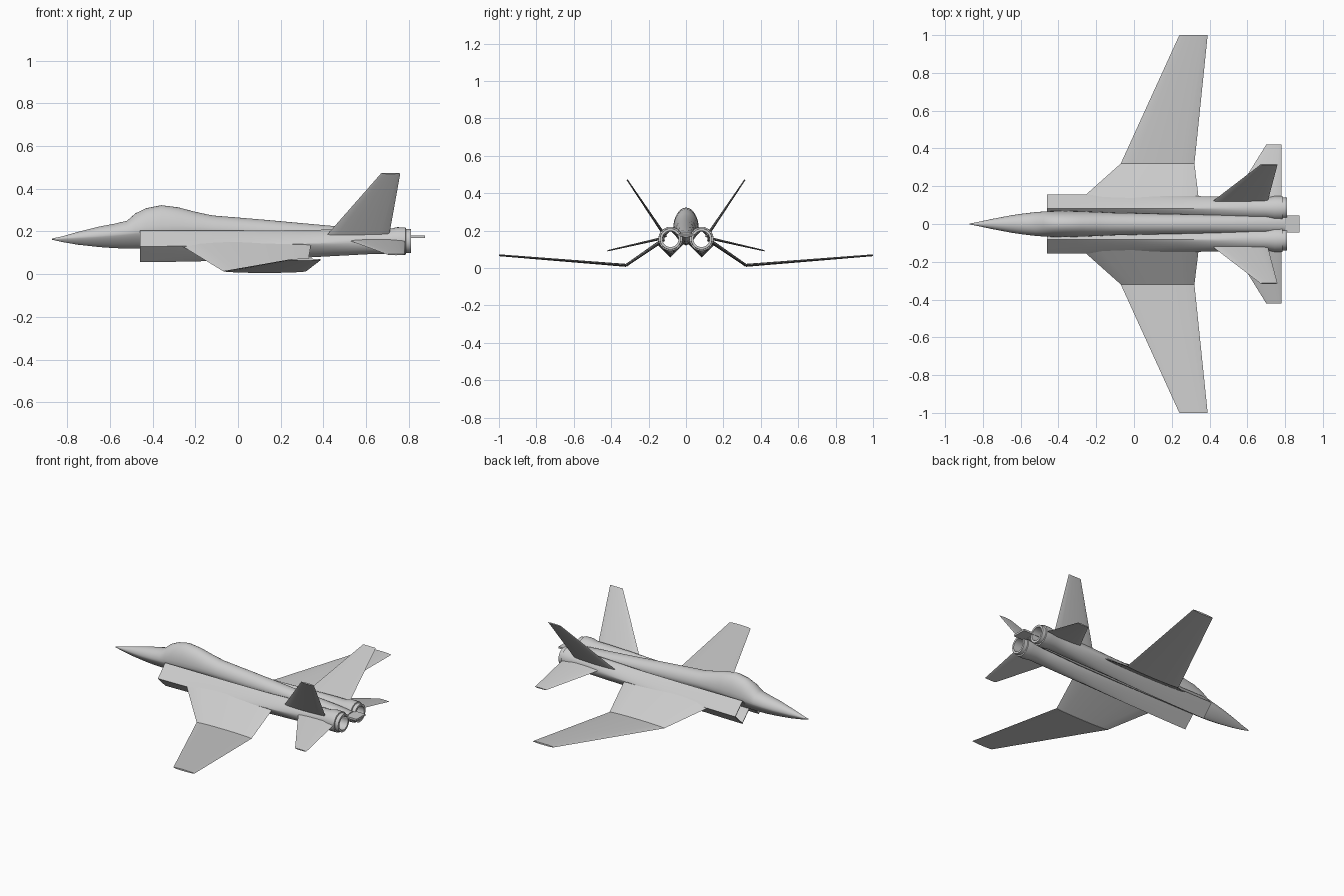
import bpy, bmesh, math
from mathutils import Vector

cube = bpy.data.objects.get("Cube")
if cube:
    bpy.data.objects.remove(cube)

grey = bpy.data.materials.new("light_grey")
grey.use_nodes = True
COLOUR = (0.6, 0.6, 0.6, 1)
grey.diffuse_color = COLOUR
grey.node_tree.nodes["Principled BSDF"].inputs["Base Color"].default_value = COLOUR


def loft(name, rings, mirror=False, loop=False, angle=30):
    """Skin a list of equal rings; loop joins last to first, else the ends are capped."""
    bm = bmesh.new()
    rows = [[bm.verts.new(p) for p in ring] for ring in rings]
    n = len(rows[0])
    pairs = list(zip(rows, rows[1:])) + ([(rows[-1], rows[0])] if loop else [])
    for a, b in pairs:
        for i in range(n):
            j = (i + 1) % n
            bm.faces.new((a[i], a[j], b[j], b[i]))
    if not loop:
        bm.faces.new(rows[0])
        bm.faces.new(rows[-1])
    bmesh.ops.recalc_face_normals(bm, faces=bm.faces)
    mesh = bpy.data.meshes.new(name)
    bm.to_mesh(mesh)
    bm.free()
    mesh.materials.append(grey)
    ob = bpy.data.objects.new(name, mesh)
    bpy.context.collection.objects.link(ob)
    if mirror:
        mod = ob.modifiers.new("mirror", 'MIRROR')
        mod.use_axis = (False, True, False)
    bpy.ops.object.select_all(action='DESELECT')
    ob.select_set(True)
    bpy.context.view_layer.objects.active = ob
    bpy.ops.object.shade_smooth_by_angle(angle=math.radians(angle))
    return ob


def super_point(t, p):
    """Point on a unit superellipse: p = 1 is a diamond, p = 2 a circle."""
    c, s = math.cos(t), math.sin(t)
    return [math.copysign(abs(v) ** (2 / p), v) for v in (c, s)]


def angles(n):
    return [2 * math.pi * i / n for i in range(n)]


# Fuselage: round upper half, keeled lower half, meeting at a side crease
# x, half width, bottom, waist, top
BODY = [(-0.87, 0.002, 0.161, 0.164, 0.167), (-0.82, 0.012, 0.150, 0.167, 0.178),
        (-0.75, 0.027, 0.138, 0.171, 0.198), (-0.65, 0.046, 0.127, 0.178, 0.223),
        (-0.58, 0.056, 0.122, 0.184, 0.236), (-0.52, 0.063, 0.120, 0.190, 0.250),
        (-0.48, 0.066, 0.120, 0.195, 0.285), (-0.43, 0.068, 0.120, 0.200, 0.309),
        (-0.36, 0.069, 0.120, 0.205, 0.323), (-0.28, 0.067, 0.120, 0.208, 0.313),
        (-0.20, 0.064, 0.120, 0.208, 0.292), (-0.12, 0.060, 0.120, 0.205, 0.275),
        (0.10, 0.055, 0.120, 0.195, 0.257), (0.42, 0.048, 0.125, 0.185, 0.228),
        (0.70, 0.042, 0.140, 0.178, 0.204), (0.80, 0.038, 0.165, 0.176, 0.188)]
rings = []
for x, w, low, mid, top in BODY:
    ring = []
    for t in angles(32):
        upper = math.sin(t) >= 0
        c, s = super_point(t, 2 if upper else 1.35)
        ring.append((x, w * c, mid + s * ((top - mid) if upper else (mid - low))))
    rings.append(ring)
loft("fuselage", rings)

# Flat tail plate between the nozzles
loft("tail_plate", [[(x, y, z) for y, z in ((-0.045, 0.17), (0.045, 0.17),
                     (0.045, 0.182), (-0.045, 0.182))] for x in (0.6, 0.875)])


# Engine ducts: hollow, diamond intake blending to a round nozzle
def duct_ring(x, z, r, p):
    return [(x, 0.083 + r * c, z + r * s)
            for c, s in (super_point(t, p) for t in angles(32))]


DUCT = [(-0.46, 0.130, 0.074, 1), (-0.30, 0.131, 0.073, 1), (0.0, 0.134, 0.070, 1.06),
        (0.25, 0.140, 0.066, 1.25), (0.45, 0.147, 0.062, 1.6), (0.62, 0.152, 0.058, 2),
        (0.70, 0.153, 0.057, 2), (0.745, 0.155, 0.065, 2), (0.785, 0.155, 0.064, 2),
        (0.787, 0.155, 0.057, 2), (0.81, 0.155, 0.056, 2)]
INNER = [(0.81, 0.155, 0.043, 2), (0.62, 0.152, 0.046, 2), (0.25, 0.140, 0.056, 1.25),
         (-0.46, 0.130, 0.068, 1)]
loft("engine_duct", [duct_ring(*d) for d in DUCT + INNER], mirror=True, loop=True)


def surface(name, stations, normal):
    """Thin lens-section panel. Stations: lead x, trail x, y, z, thickness."""
    up = Vector(normal).normalized()
    rings = []
    for lead, trail, y, z, thick in stations:
        ring = []
        for t in angles(16):
            along = (1 - math.cos(t)) / 2
            ring.append(Vector((lead + (trail - lead) * along, y, z))
                        + up * math.sin(t) * thick / 2)
        rings.append(ring)
    return loft(name, rings, mirror=True, angle=40)


# Wings: drooped inner panel, raised outer panel
surface("inner_wing", [(-0.30, 0.345, 0.115, 0.155, 0.022),
                       (-0.07, 0.32, 0.32, 0.014, 0.016)], (0, 0.2, 1))
surface("outer_wing", [(-0.07, 0.32, 0.32, 0.014, 0.016),
                       (0.24, 0.39, 1.0, 0.068, 0.010)], (0, 0, 1))

# Canted fins and drooped tailplanes
surface("tail_fin", [(0.40, 0.705, 0.108, 0.165, 0.016),
                     (0.67, 0.76, 0.315, 0.472, 0.007)], (0, 0.82, -0.57))
surface("tailplane", [(0.52, 0.78, 0.13, 0.158, 0.014),
                      (0.70, 0.78, 0.42, 0.092, 0.007)], (0, 0.22, 1))
